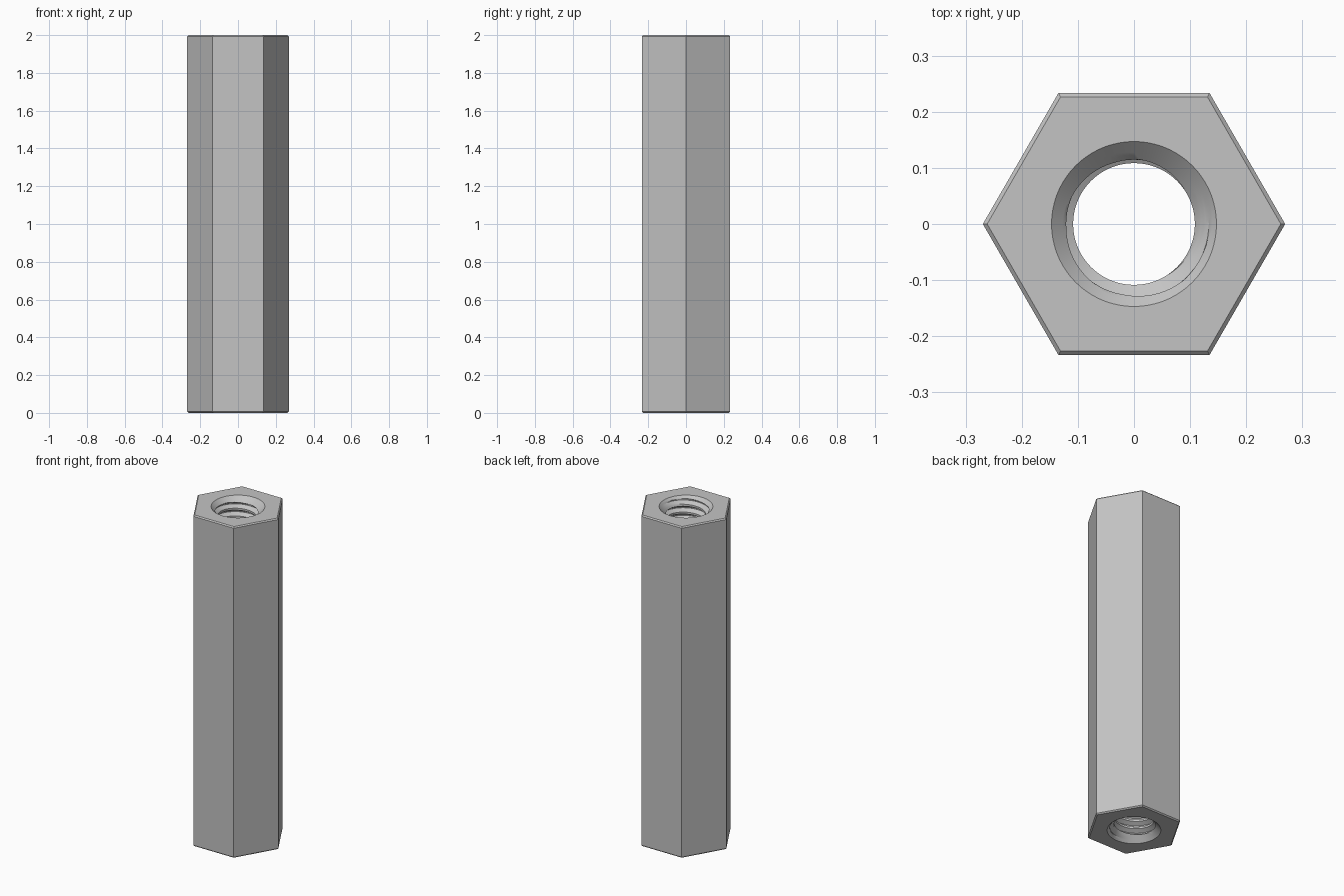
import bpy
import bmesh
import math

if "Cube" in bpy.data.objects:
    bpy.data.objects.remove(bpy.data.objects["Cube"])

HEIGHT = 2.0
HEX_RADIUS = 0.2694
CHAMFER = 0.0067
PITCH = 0.0467
MAJOR, MINOR = 0.1333, 0.1085
SINK = 0.147              # mouth radius of the countersinks
SEGMENTS = 72
ROOT_FLAT, CREST_FLAT = 1 / 16, 3 / 8
FLANK_STEPS = 4
ROOT_START = 0.025        # height of the first thread root

steel = bpy.data.materials.new("steel_grey")
steel.use_nodes = True
colour = (0.55, 0.55, 0.55, 1)
steel.diffuse_color = colour
bsdf = next(n for n in steel.node_tree.nodes if n.type == 'BSDF_PRINCIPLED')
bsdf.inputs["Base Color"].default_value = colour


def thread_radius(phase):
    """Trapezoid thread: flat root, straight flank, flat crest."""
    t = (abs(phase) - ROOT_FLAT) / (CREST_FLAT - ROOT_FLAT)
    return MAJOR + (MINOR - MAJOR) * min(max(t, 0), 1)


def hex_ring(bm, radius, z):
    return [bm.verts.new((radius * math.cos(i * math.pi / 3),
                          radius * math.sin(i * math.pi / 3), z)) for i in range(6)]


bm = bmesh.new()

# Threaded bore: a helical grid, clamped to the end planes and countersinks
flank = [ROOT_FLAT + (CREST_FLAT - ROOT_FLAT) * i / FLANK_STEPS
         for i in range(FLANK_STEPS + 1)]
phases = [-p for p in reversed(flank)] + flank
per_turn = len(phases)
turns = math.ceil(HEIGHT / PITCH) + 4
rows = []
for k in range(turns * per_turn):
    turn, step = divmod(k, per_turn)
    phase = phases[step]
    row = []
    for i in range(SEGMENTS):
        z = ROOT_START + PITCH * (turn - 3 + phase + i / SEGMENTS)
        z = min(max(z, 0), HEIGHT)
        r = max(thread_radius(phase), SINK - min(z, HEIGHT - z))
        a = 2 * math.pi * i / SEGMENTS
        row.append(bm.verts.new((r * math.cos(a), r * math.sin(a), z)))
    rows.append(row)
for k in range(len(rows) - per_turn - 1):
    for i in range(SEGMENTS):
        # The last column joins the first column one turn higher
        shift, j = (per_turn, 0) if i == SEGMENTS - 1 else (0, i + 1)
        bm.faces.new((rows[k][i], rows[k + 1][i],
                      rows[k + 1 + shift][j], rows[k + shift][j]))
bmesh.ops.remove_doubles(bm, verts=bm.verts[:], dist=1e-5)
mouths = [[e for e in bm.edges if all(abs(v.co.z - z) < 1e-5 for v in e.verts)]
          for z in (0, HEIGHT)]

# Hexagonal body with a small chamfer at both ends
inset = HEX_RADIUS - CHAMFER / math.cos(math.pi / 6)
rings = [hex_ring(bm, r, z) for r, z in (
    (inset, 0), (HEX_RADIUS, CHAMFER),
    (HEX_RADIUS, HEIGHT - CHAMFER), (inset, HEIGHT))]
for low, high in zip(rings, rings[1:]):
    for i in range(6):
        j = (i + 1) % 6
        bm.faces.new((low[i], low[j], high[j], high[i]))

# Flat end faces between the hexagon and the bore
for ring, mouth in zip((rings[0], rings[-1]), mouths):
    border = [bm.edges.get((ring[i], ring[(i + 1) % 6])) for i in range(6)]
    bmesh.ops.triangle_fill(bm, use_beauty=True, edges=border + mouth)

bmesh.ops.delete(bm, geom=[v for v in bm.verts if not v.link_faces], context='VERTS')
bmesh.ops.recalc_face_normals(bm, faces=bm.faces[:])

mesh = bpy.data.meshes.new("threaded_hex_standoff")
bm.to_mesh(mesh)
bm.free()
mesh.materials.append(steel)
standoff = bpy.data.objects.new("threaded_hex_standoff", mesh)
bpy.context.collection.objects.link(standoff)

bpy.ops.object.select_all(action='DESELECT')
standoff.select_set(True)
bpy.context.view_layer.objects.active = standoff
bpy.ops.object.shade_smooth_by_angle(angle=math.radians(25))
